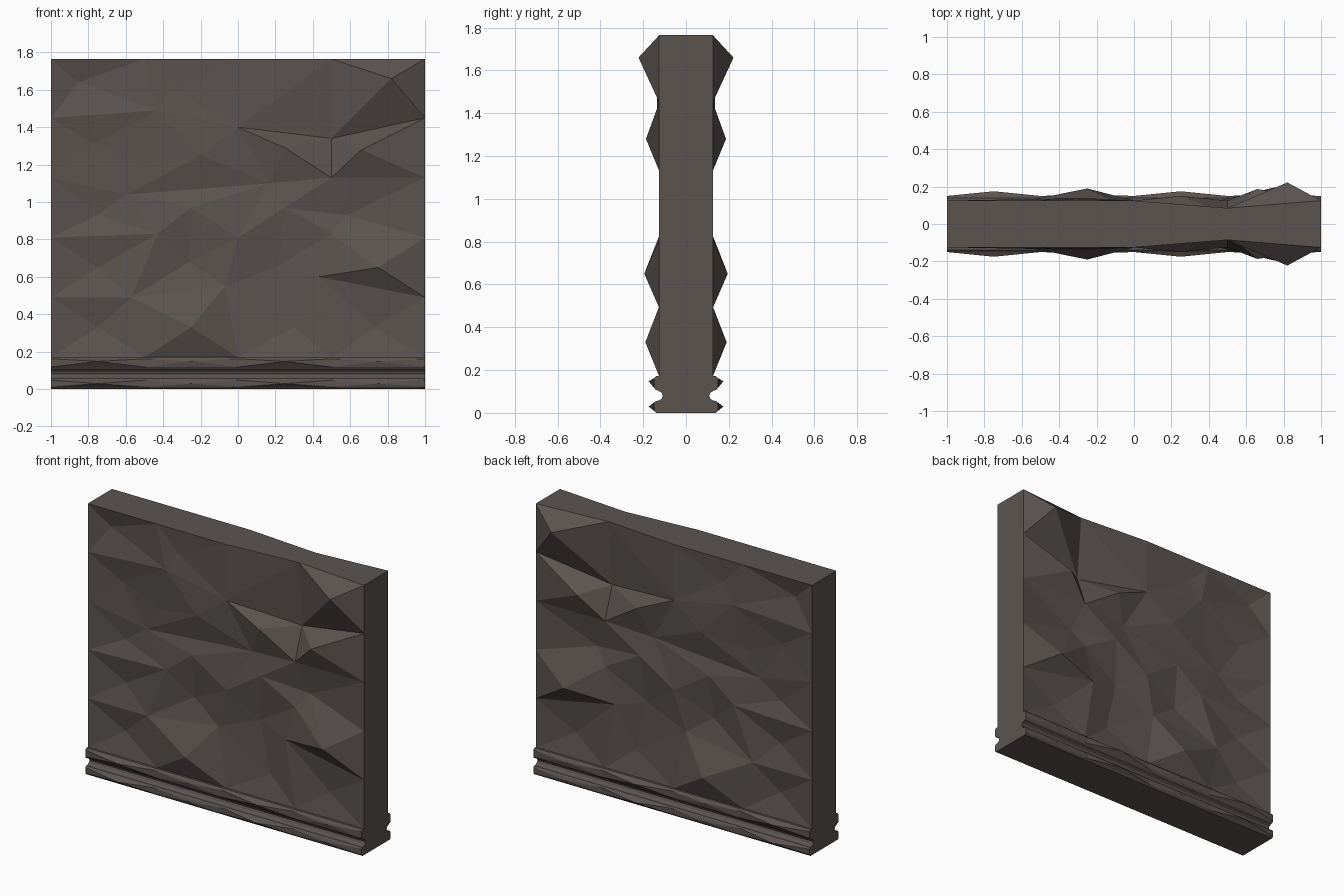
import bpy, bmesh
from mathutils import Vector
from mathutils.geometry import delaunay_2d_cdt

if "Cube" in bpy.data.objects:
    bpy.data.objects.remove(bpy.data.objects["Cube"])

TOP, SEAM, D = 1.765, 0.17, 0.125
stone = bpy.data.materials.new("stone")
stone.diffuse_color = (0.105, 0.088, 0.081, 1)
stone.use_nodes = True
stone.node_tree.nodes["Principled BSDF"].inputs["Base Color"].default_value = stone.diffuse_color


def finish(bm, name):
    """Half model (y <= 0) becomes an object mirrored to the back."""
    bmesh.ops.recalc_face_normals(bm, faces=bm.faces)
    me = bpy.data.meshes.new(name)
    bm.to_mesh(me)
    bm.free()
    ob = bpy.data.objects.new(name, me)
    bpy.context.collection.objects.link(ob)
    me.materials.append(stone)
    mod = ob.modifiers.new("mirror", 'MIRROR')
    mod.use_axis = (False, True, False)
    mod.use_clip = True
    return ob


# Chiselled rock face: (x, z, depth) of the facet corners
rock = [
    (0, 1.40, .125), (.5, 1.34, .05), (1, 1.45, D), (.5, 1.13, .125),
    (.25, 1.29, .15), (.66, 1.28, .187), (.82, 1.66, .222),
    (-.6, 1.04, .095), (.17, 1.10, .095), (.43, .60, .12), (.75, .65, .195),
    (1, .49, D), (-.25, .33, .19),
    (-.855, 1.64, .09), (-.43, 1.49, .135), (-.35, 1.61, .115),
    (-.77, 1.31, .10), (-.5, 1.2, .105), (-.2, 1.25, .135),
    (-.75, .93, .09), (-.43, .83, .125), (-.25, .97, .12),
    (-.75, .65, .09), (-.57, .49, .125), (-.26, .68, .08), (-.07, .55, .105),
    (0, .81, .125), (.22, .66, .085), (.25, .97, .125), (.58, .93, .085),
    (.5, .83, .12), (.3, .33, .09), (.73, .33, .095), (-.75, .33, .09),
]
# Sharp ridges and the crack, as index pairs
ridges = [(0, 1), (1, 2), (1, 3), (0, 4), (4, 3), (3, 5), (5, 2), (1, 6),
          (6, 2), (7, 8), (9, 10), (10, 11), (9, 11),
          (43, 13), (13, 49), (49, 14), (34, 14), (14, 0), (42, 7),
          (41, 20), (48, 23), (3, 46), (23, 25), (37, 12), (12, 38)]

# Straight border of the rock face
border = [(-.5, TOP, D), (0, TOP, D), (.5, TOP, .085)]
border += [(x, SEAM, D) for x in (-.5, 0, .5)]
border += [(x, z, D) for x in (-1, 1) for z in (SEAM, .81, 1.13, TOP)]
border += [(-1, .49, D), (-1, 1.45, D)]
pts = rock + border
co, _, tris, orig, _, _ = delaunay_2d_cdt(
    [Vector(p[:2]) for p in pts], ridges, [], 0, 1e-5)

bm = bmesh.new()
vs = [bm.verts.new((c.x, -(pts[o[0]][2] if o else D), c.y))
      for c, o in zip(co, orig)]
for t in tris:
    a, b, c = (co[i] for i in t)
    if abs((b - a).cross(c - a)) > 1e-5:
        bm.faces.new([vs[i] for i in t])
# Ends and top run back to the middle plane
rim = [e for e in bm.edges if e.is_boundary
       and not all(v.co.z < SEAM + .01 for v in e.verts)]
new = bmesh.ops.extrude_edge_only(bm, edges=rim)["geom"]
for v in new:
    if isinstance(v, bmesh.types.BMVert):
        v.co.y = 0
finish(bm, "rock_wall")

# Base moulding: two lips with a round groove between them
profile = [(0, 0), (.14, 0), (.15, .01), (.15, .048), (.142, .056),
           (.128, .057), (.114, .066), (.108, .08), (.114, .094),
           (.128, .103), (.142, .108), (.15, .118), (.15, .162),
           (.14, .172), (D - .01, .172)]
bm = bmesh.new()
cols = [[bm.verts.new((x, -y, z)) for y, z in profile]
        for x in (-1, -.5, 0, .5, 1)]
lips = []
for a, b in zip(cols, cols[1:]):
    for i in range(len(profile) - 1):
        f = bm.faces.new((a[i], b[i], b[i + 1], a[i + 1]))
        if i in (2, 11):
            lips.append(f)
# Facet points on the lips, every other one standing out further
for v in bmesh.ops.poke(bm, faces=lips)["verts"]:
    v.co.y = -.175 if round(v.co.x * 4) in (-3, 1) else -.158
    v.co.z += .008 if v.co.z > .1 else 0
for c in (cols[0], cols[-1]):
    inner = bm.verts.new((c[0].co.x, 0, .172))
    bm.faces.new(c + [inner])
finish(bm, "base_moulding")
